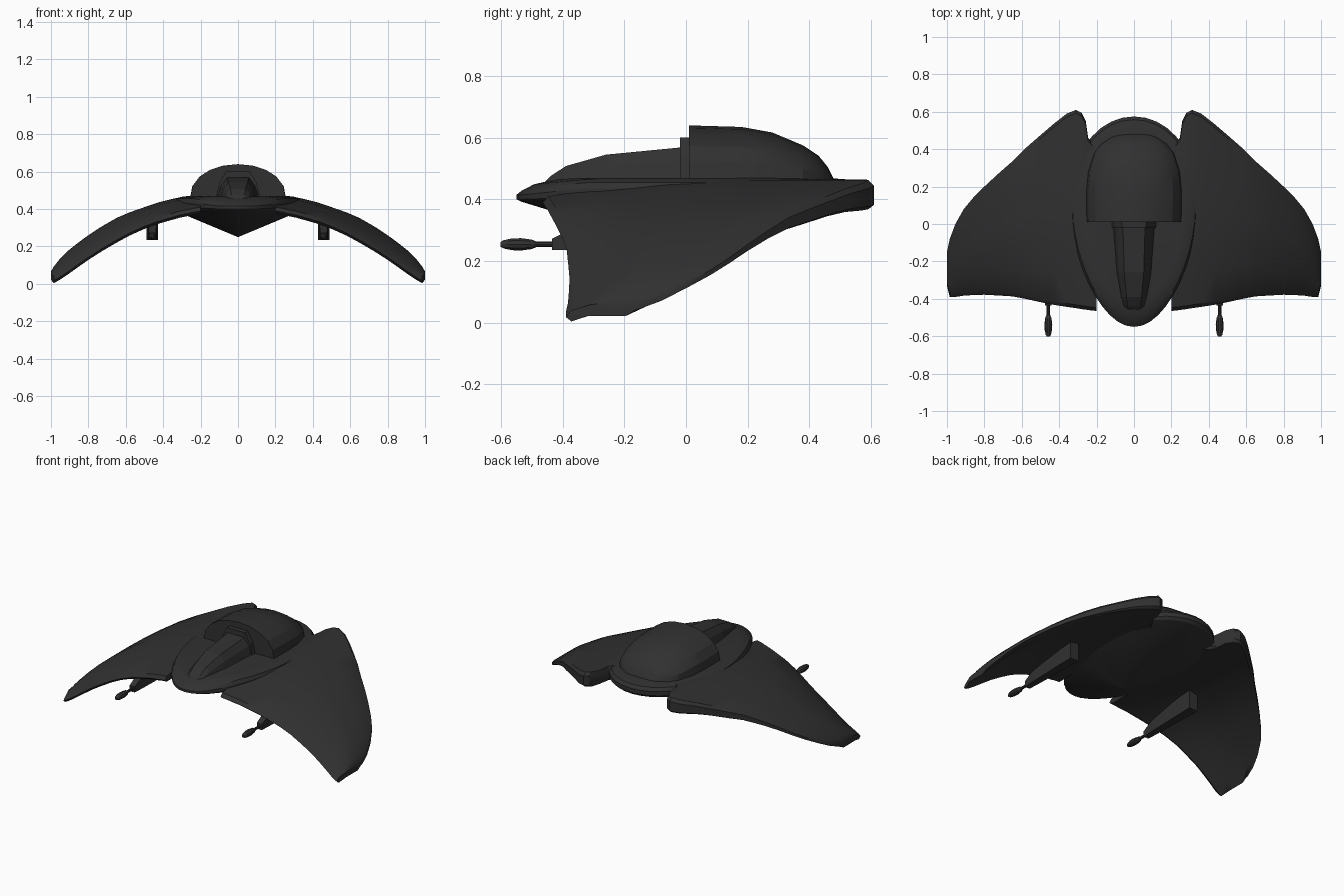
import bpy, bmesh, math

if "Cube" in bpy.data.objects:
    bpy.data.objects.remove(bpy.data.objects["Cube"])

dark = bpy.data.materials.new("dark_plating")
dark.diffuse_color = (0.03, 0.03, 0.03, 1)
dark.use_nodes = True
dark.node_tree.nodes["Principled BSDF"].inputs["Base Color"].default_value = dark.diffuse_color


def loft(name, rings, mirror=False, smooth=30):
    """Skin a list of closed rings; both ends are capped."""
    bm = bmesh.new()
    loops = [[bm.verts.new(p) for p in r] for r in rings]
    n = len(loops[0])
    for a, b in zip(loops, loops[1:]):
        for i in range(n):
            j = (i + 1) % n
            bm.faces.new((a[i], a[j], b[j], b[i]))
    bm.faces.new(loops[0])
    bm.faces.new(loops[-1])
    bmesh.ops.remove_doubles(bm, verts=bm.verts, dist=1e-5)
    bmesh.ops.recalc_face_normals(bm, faces=bm.faces)
    me = bpy.data.meshes.new(name)
    bm.to_mesh(me)
    bm.free()
    ob = bpy.data.objects.new(name, me)
    bpy.context.collection.objects.link(ob)
    me.materials.append(dark)
    if mirror:
        ob.modifiers.new("mirror", 'MIRROR')
    if smooth:
        bpy.ops.object.select_all(action='DESELECT')
        ob.select_set(True)
        bpy.context.view_layer.objects.active = ob
        bpy.ops.object.shade_smooth_by_angle(angle=math.radians(smooth))
    return ob


# Wings: x, front y, rear y, crest z, underside z at the front, rear edge thickness
stations = [
    (0.20, -0.465, 0.41, 0.462, 0.375, 0.09), (0.245, -0.46, 0.46, 0.462, 0.368, 0.09),
    (0.258, -0.458, 0.55, 0.464, 0.364, 0.09), (0.28, -0.455, 0.595, 0.465, 0.36, 0.095),
    (0.31, -0.45, 0.61, 0.463, 0.354, 0.095), (0.36, -0.443, 0.59, 0.452, 0.34, 0.088),
    (0.43, -0.432, 0.535, 0.434, 0.32, 0.075), (0.50, -0.418, 0.475, 0.41, 0.294, 0.065),
    (0.58, -0.40, 0.405, 0.382, 0.258, 0.06), (0.65, -0.387, 0.335, 0.352, 0.22, 0.052),
    (0.73, -0.382, 0.265, 0.306, 0.173, 0.04), (0.80, -0.378, 0.20, 0.26, 0.128, 0.032),
    (0.86, -0.38, 0.14, 0.216, 0.086, 0.028), (0.91, -0.383, 0.08, 0.176, 0.05, 0.025),
    (0.955, -0.39, 0.0, 0.13, 0.02, 0.022), (0.985, -0.39, -0.08, 0.092, 0.004, 0.025),
    (1.0, -0.33, -0.15, 0.066, 0.022, 0.025)]


def wing_ring(x, yf, yr, crest, low, thick):
    chord = yr - yf
    edge = min(0.018, chord * 0.08)
    front_top = low + 0.035
    mid_low = max(crest - max(thick, 0.05), low)
    top, bottom = [], []
    for t in (0, 0.18, 0.36, 0.55, 0.8, 1):
        y = yf + edge + (chord - 2 * edge) * t
        s = math.sin(min(t / 0.6, 1) * math.pi / 2)
        top.append((x, y, front_top + (crest - front_top) * s))
        bottom.append((x, y, low + (mid_low - low) * s))
    # blunt rounded edges at the front and rear
    nose = (x, yf, low + 0.014)
    rear_low = (x, yr, crest - thick * 0.85)
    rear_top = (x, yr, crest - thick * 0.2)
    bottom[-1] = (x, bottom[-1][1], crest - thick)
    return [nose] + top + [rear_top, rear_low] + bottom[::-1]


loft("wings", [wing_ring(*s) for s in stations], mirror=True, smooth=35)

# Egg-shaped central hull with a rim and a shallow pointed keel
def hull_ring(scale, z, droop=0.0, y0=0.0125):
    ring = []
    for i in range(40):
        a = 2 * math.pi * i / 40
        x = 0.335 * math.cos(a) * (1 + 0.18 * math.sin(a)) * scale
        y = y0 + (0.0125 - y0) * scale + 0.5625 * math.sin(a) * scale
        f = min(max((-0.33 - y) / 0.2, 0), 1)
        ring.append((x, y, z - droop * f))
    return ring


loft("hull", [hull_ring(0.002, 0.25, 0, -0.1), hull_ring(0.83, 0.368),
              hull_ring(0.97, 0.392), hull_ring(1.0, 0.408, 0.008),
              hull_ring(1.0, 0.435, 0.02), hull_ring(0.97, 0.455, 0.027),
              hull_ring(0.90, 0.465, 0.02), hull_ring(0.78, 0.470, 0.012)], smooth=25)


# Faceted dome: y, half width, top z
def dome_ring(y, w, top):
    base, n = 0.455, 10
    return [(-w * math.cos(math.pi * i / n), y,
             base + (top - base) * math.sin(math.pi * i / n) ** 0.85) for i in range(n + 1)]


loft("dome", [dome_ring(*s) for s in (
    (0.01, 0.255, 0.64), (0.18, 0.257, 0.635), (0.28, 0.247, 0.617), (0.38, 0.215, 0.575),
    (0.43, 0.175, 0.542), (0.46, 0.13, 0.505), (0.482, 0.08, 0.462))], smooth=20)


# Cockpit: trapezoid sections that slope down to the nose
def trapezoid(y, wb, wt, zb, zt):
    zs = zb + (zt - zb) * 0.6
    return [(-wb, y, zb), (-(wb + wt) / 2 - 0.006, y, zs), (-wt, y, zt),
            (wt, y, zt), ((wb + wt) / 2 + 0.006, y, zs), (wb, y, zb)]


loft("cockpit", [trapezoid(*s) for s in (
    (0.02, 0.118, 0.06, 0.45, 0.572), (-0.26, 0.096, 0.052, 0.45, 0.545),
    (-0.39, 0.075, 0.04, 0.44, 0.508), (-0.44, 0.062, 0.035, 0.43, 0.475),
    (-0.46, 0.04, 0.025, 0.43, 0.455))], smooth=0)
loft("cockpit_bulkhead", [trapezoid(-0.02, 0.122, 0.065, 0.45, 0.60),
                          trapezoid(0.03, 0.122, 0.065, 0.45, 0.60)], smooth=0)


# Cannons: tapered housings under the wings, each with a thin barrel and a bulb
def box_ring(y, w, z0, z1):
    return [(0.458 - w, y, z0), (0.458 + w, y, z0), (0.458 + w, y, z1), (0.458 - w, y, z1)]


loft("cannon_housings", [box_ring(-0.435, 0.018, 0.235, 0.272),
                         box_ring(-0.36, 0.022, 0.235, 0.31),
                         box_ring(0.0, 0.031, 0.235, 0.37)], mirror=True, smooth=0)


def round_ring(y, r):
    return [(0.458 + r * math.cos(i * math.pi / 5), y, 0.254 + r * math.sin(i * math.pi / 5))
            for i in range(10)]


loft("cannon_barrels", [round_ring(*s) for s in (
    (-0.42, 0.009), (-0.485, 0.009), (-0.50, 0.016), (-0.535, 0.021),
    (-0.565, 0.020), (-0.592, 0.014), (-0.602, 0.008))], mirror=True, smooth=30)
